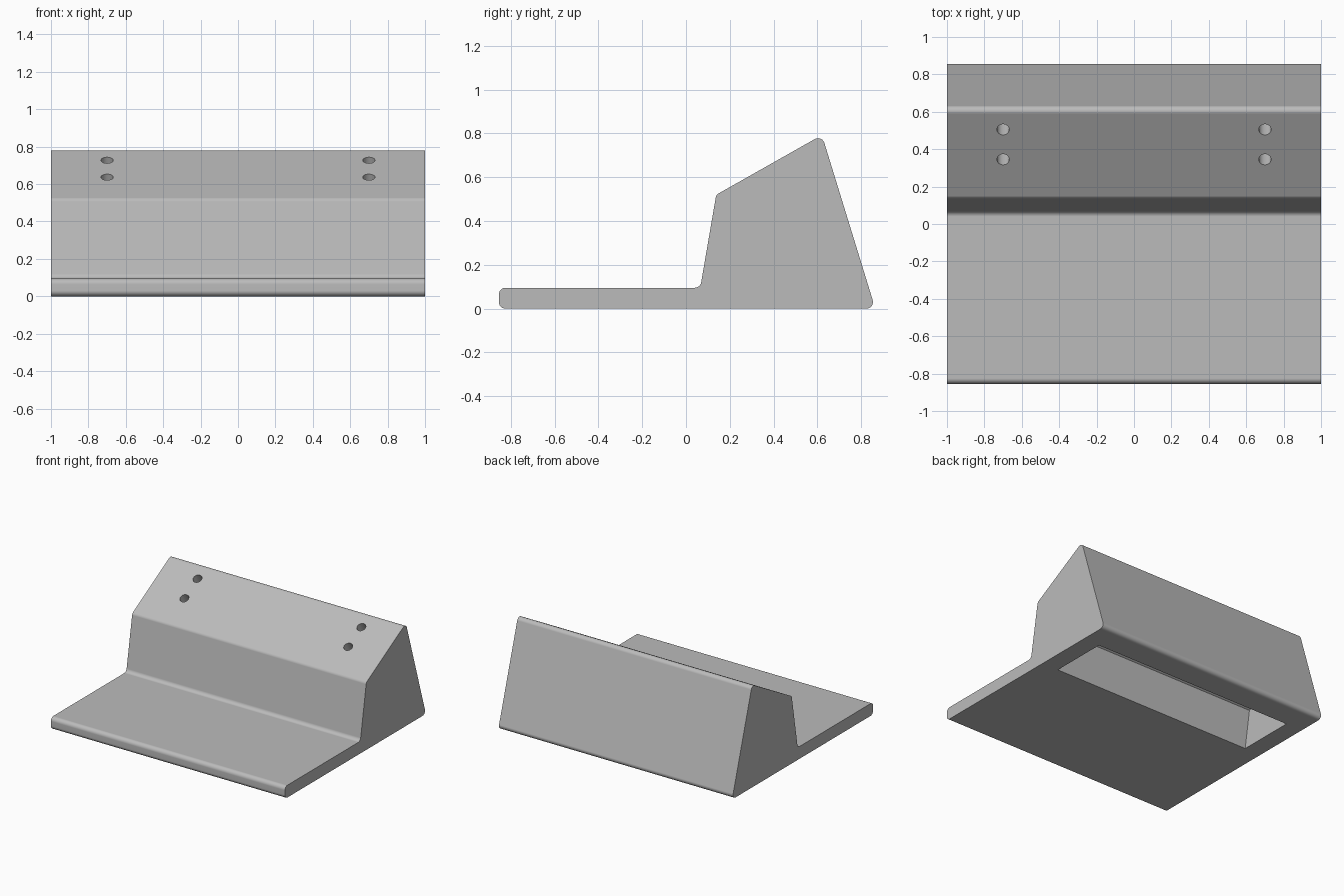
import bpy
import bmesh
import math
from mathutils import Vector, Matrix

if "Cube" in bpy.data.objects:
    bpy.data.objects.remove(bpy.data.objects["Cube"], do_unlink=True)

# Single grey material
grey = bpy.data.materials.new("plain_grey")
grey.use_nodes = True
colour = (0.5, 0.5, 0.5, 1)
grey.diffuse_color = colour
grey.node_tree.nodes["Principled BSDF"].inputs["Base Color"].default_value = colour


def fillet(points, radius, steps=6):
    """Round every corner of a closed (y, z) outline."""
    out = []
    for i, p in enumerate(points):
        p = Vector(p)
        a = (Vector(points[i - 1]) - p).normalized()
        b = (Vector(points[(i + 1) % len(points)]) - p).normalized()
        half = a.angle(b) / 2
        centre = p + (a + b).normalized() * radius / math.sin(half)
        start = p + a * radius / math.tan(half) - centre
        end = p + b * radius / math.tan(half) - centre
        sweep = start.angle(end)
        for k in range(steps + 1):
            t = k / steps
            out.append(centre + (start * math.sin((1 - t) * sweep)
                                 + end * math.sin(t * sweep)) / math.sin(sweep))
    return out


def finish(name, bm):
    bmesh.ops.recalc_face_normals(bm, faces=bm.faces)
    mesh = bpy.data.meshes.new(name)
    bm.to_mesh(mesh)
    bm.free()
    mesh.materials.append(grey)
    obj = bpy.data.objects.new(name, mesh)
    bpy.context.collection.objects.link(obj)
    return obj


def prism(name, outline, half_width):
    """Extrude a (y, z) outline along x."""
    bm = bmesh.new()
    face = bm.faces.new([bm.verts.new((-half_width, y, z)) for y, z in outline])
    new = bmesh.ops.extrude_face_region(bm, geom=[face])["geom"]
    bmesh.ops.translate(bm, vec=(2 * half_width, 0, 0),
                        verts=[v for v in new if isinstance(v, bmesh.types.BMVert)])
    return finish(name, bm)


# Base plate and wedge as one rounded profile
base_front = [(-0.855, 0), (-0.855, 0.095)]
wedge = [(0.065, 0.095), (0.138, 0.52), (0.621, 0.793), (0.865, 0)]
body = prism("wedge_stand", fillet(base_front + wedge, 0.03), 1)

# Underside pocket, open at the bottom
pocket = prism("pocket_cutter",
               [(0.19, -0.01), (0.238, 0.288), (0.509, 0.446), (0.645, -0.01)], 0.86)

# Two pairs of holes square to the sloping face
slope = math.atan2(wedge[2][1] - wedge[1][1], wedge[2][0] - wedge[1][0])
bm = bmesh.new()
for x in (-0.7, 0.7):
    for y in (0.345, 0.505):
        z = wedge[1][1] + (y - wedge[1][0]) * math.tan(slope)
        bmesh.ops.create_cone(
            bm, cap_ends=True, segments=32, radius1=0.033, radius2=0.033, depth=0.3,
            matrix=Matrix.Translation((x, y, z)) @ Matrix.Rotation(slope, 4, "X"))
holes = finish("hole_cutter", bm)

# Cut, then shade
bpy.context.view_layer.objects.active = body
for cutter in (pocket, holes):
    mod = body.modifiers.new("cut", "BOOLEAN")
    mod.operation = "DIFFERENCE"
    mod.solver = "EXACT"
    mod.object = cutter
    bpy.ops.object.modifier_apply(modifier=mod.name)
    bpy.data.objects.remove(cutter, do_unlink=True)

bpy.ops.object.select_all(action="DESELECT")
body.select_set(True)
bpy.ops.object.shade_smooth_by_angle(angle=math.radians(30))
weighted = body.modifiers.new("flat_faces", "WEIGHTED_NORMAL")
weighted.keep_sharp = True
